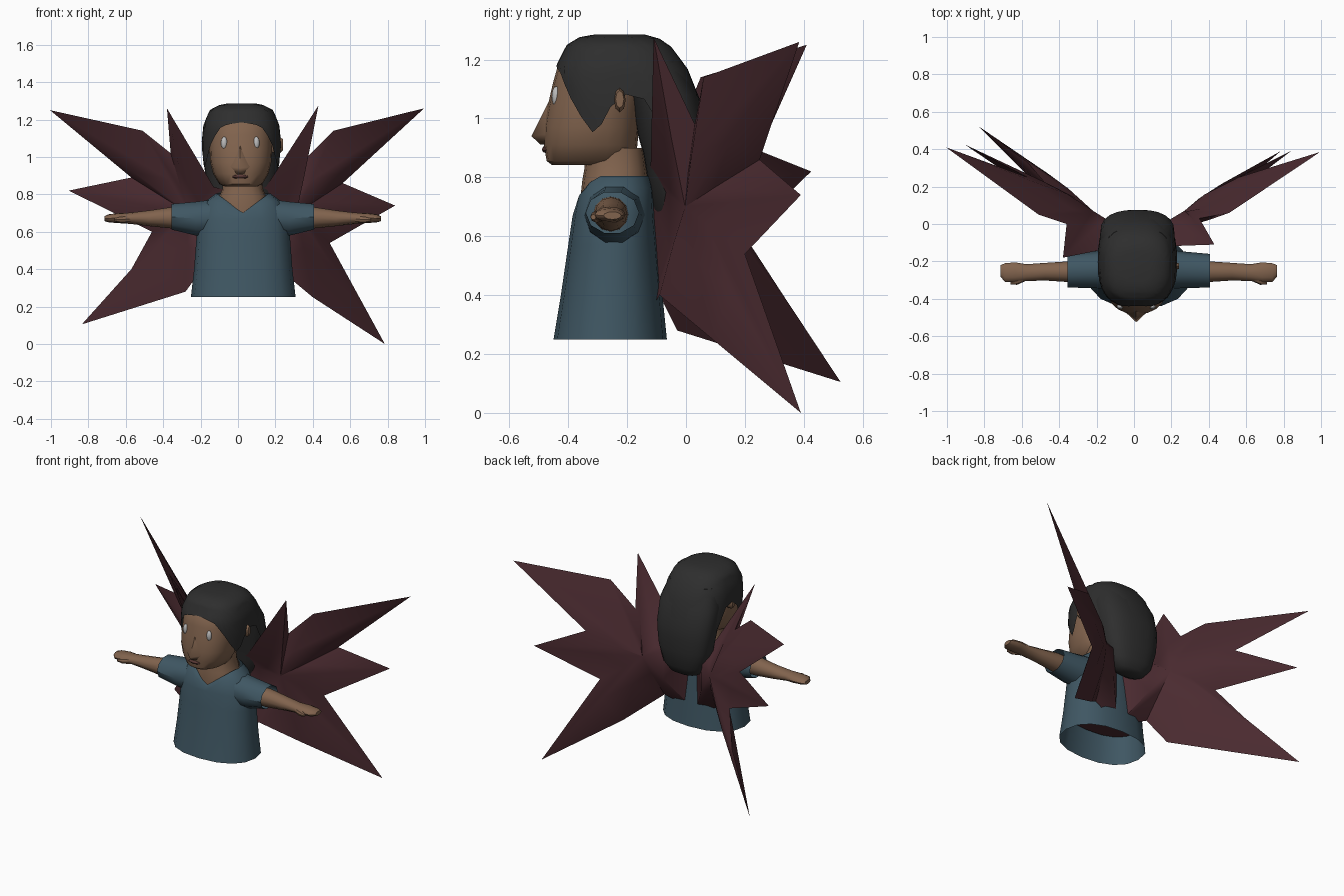
import bpy, bmesh
from math import sin, cos, pi, radians
from mathutils import Vector

if "Cube" in bpy.data.objects:
    bpy.data.objects.remove(bpy.data.objects["Cube"])

CX = 0.025  # body centre line


def material(name, col):
    m = bpy.data.materials.new(name)
    m.diffuse_color = (*col, 1)
    m.use_nodes = True
    m.node_tree.nodes["Principled BSDF"].inputs["Base Color"].default_value = m.diffuse_color
    return m


SKIN = material("skin", (0.22, 0.125, 0.075))
SHIRT = material("shirt", (0.05, 0.095, 0.125))
HAIR = material("hair", (0.027, 0.027, 0.027))
WING = material("wing", (0.07, 0.024, 0.03))
EYE = material("eye", (0.5, 0.5, 0.5))
LIP = material("lip", (0.11, 0.045, 0.04))


def finish(name, bm, mat, angle=40):
    bmesh.ops.recalc_face_normals(bm, faces=bm.faces)
    me = bpy.data.meshes.new(name)
    bm.to_mesh(me)
    bm.free()
    me.materials.append(mat)
    ob = bpy.data.objects.new(name, me)
    bpy.context.collection.objects.link(ob)
    bpy.ops.object.select_all(action='DESELECT')
    ob.select_set(True)
    bpy.context.view_layer.objects.active = ob
    bpy.ops.object.shade_smooth_by_angle(angle=radians(angle))
    return ob


def spow(v, p):
    return (abs(v) ** (2 / p)) * (1 if v >= 0 else -1)


def skin_rings(rings, caps, bm):
    vs = [[bm.verts.new(c) for c in r] for r in rings]
    n = len(vs[0])
    for a, b in zip(vs, vs[1:]):
        for i in range(n):
            bm.faces.new((a[i], a[(i + 1) % n], b[(i + 1) % n], b[i]))
    if caps[0]:
        bm.faces.new(vs[0])
    if caps[1]:
        bm.faces.new(vs[-1])


def z_ring(z, cx, hx, y0, y1, n, p):
    """Rounded ring at height z, starting at the front (-y)."""
    cy, hy = (y0 + y1) / 2, (y1 - y0) / 2
    return [Vector((cx + hx * spow(sin(2 * pi * i / n), p),
                    cy - hy * spow(cos(2 * pi * i / n), p), z)) for i in range(n)]


def z_loft(name, table, mat, n=16, p=2.4, caps=(1, 1), cx=CX):
    bm = bmesh.new()
    skin_rings([z_ring(z, cx, hx, y0, y1, n, p) for z, hx, y0, y1 in table], caps, bm)
    return finish(name, bm, mat)


def x_loft(name, table, mat, side, n=12, caps=(1, 1)):
    """Tube running outwards along x; rows are distance, y, z, half depth, half height."""
    bm = bmesh.new()
    skin_rings([[(CX + side * d, y + ry * cos(2 * pi * i / n), z + rz * sin(2 * pi * i / n))
                 for i in range(n)] for d, y, z, ry, rz in table], caps, bm)
    return finish(name, bm, mat)


# Shirt body, open at the hem, with a V neckline dipping at the front
rows = [(.25, .28, -.45, -.065, 0), (.4, .263, -.425, -.08, 0), (.57, .25, -.4, -.095, 0),
        (.67, .245, -.385, -.105, 0), (.765, .2, -.372, -.11, .075), (.805, .145, -.358, -.12, .105)]
rings = []
for z, hx, y0, y1, dip in rows:
    r = z_ring(z, CX + .003, hx, y0, y1, 16, 2.3)
    for v in r:
        if v.y < -.24:
            v.z -= dip * max(0, 1 - abs(v.x - CX) / .14)
    rings.append(r)
bm = bmesh.new()
skin_rings(rings, (0, 0), bm)
finish("shirt_body", bm, SHIRT)

# Dark lining seen from under the hem
z_loft("waist_lining", [(.42, .25, -.41, -.085), (.424, .25, -.41, -.085)], WING)

# Sleeves, arms, thumbs, ears and eyes on both sides
for side, tag in ((1, "right"), (-1, "left")):
    x_loft("sleeve_" + tag, [(.1, -.24, .675, .11, .11), (.25, -.245, .67, .097, .095),
                             (.38, -.25, .68, .09, .072)], SHIRT, side, 10, (1, 0))
    x_loft("arm_" + tag, [(.2, -.255, .675, .06, .06), (.38, -.255, .675, .055, .057),
                          (.5, -.255, .672, .047, .042), (.6, -.26, .672, .045, .03),
                          (.66, -.258, .673, .053, .027), (.715, -.26, .672, .05, .022),
                          (.74, -.25, .67, .03, .013)], SKIN, side)
    x_loft("thumb_" + tag, [(.6, -.285, .668, .018, .018), (.65, -.305, .666, .02, .02),
                            (.685, -.315, .665, .009, .009)], SKIN, side, 8)
    x_loft("ear_" + tag, [(.14, -.225, 1.06, .018, .035), (.2, -.225, 1.063, .02, .042),
                          (.216, -.225, 1.065, .014, .03)], SKIN, side, 8)
    bm = bmesh.new()
    bmesh.ops.create_uvsphere(bm, u_segments=12, v_segments=8, radius=1)
    for v in bm.verts:
        v.co = Vector((.012 + side * .086 + v.co.x * .017, -.441 + v.co.y * .015,
                       1.075 + v.co.z * .034))
    finish("eye_" + tag, bm, EYE)

# Neck and head
z_loft("neck", [(.6, .13, -.355, -.15), (.72, .14, -.36, -.14), (.79, .125, -.352, -.13),
                (.83, .108, -.345, -.135), (.9, .105, -.34, -.145)], SKIN)
z_loft("head", [(.842, .085, -.455, -.2), (.855, .115, -.473, -.175), (.91, .148, -.483, -.165),
                (.97, .163, -.482, -.16), (1.04, .167, -.47, -.15), (1.12, .167, -.452, -.14),
                (1.18, .155, -.435, -.14), (1.23, .11, -.38, -.18)], SKIN, 20, 2.3, cx=.015)

# Nose as a broad soft wedge
bm = bmesh.new()
pts = [(0, -.465, 1.06), (.075, -.455, .95), (.045, -.465, .912), (-.045, -.465, .912),
       (-.075, -.455, .95), (0, -.525, .94), (0, -.495, .912)]
v = [bm.verts.new((.012 + x, y, z)) for x, y, z in pts]
for f in ((0, 1, 5), (0, 5, 4), (1, 2, 6, 5), (4, 5, 6, 3), (2, 3, 6), (0, 4, 3, 2, 1)):
    bm.faces.new([v[i] for i in f])
finish("nose", bm, SKIN, 75)
z_loft("mouth", [(.884, .03, -.484, -.45), (.892, .045, -.489, -.45), (.9, .042, -.488, -.45),
                 (.905, .025, -.484, -.45)], LIP, 12, 2, cx=.012)

# Hair cap: hem height varies around the head, with a lock before each ear
outline = [(1.285, .08, -.31, -.14), (1.277, .12, -.36, -.1), (1.25, .17, -.405, -.055),
           (1.17, .203, -.446, .005), (1.07, .213, -.45, .045), (.94, .21, -.43, .075),
           (.8, .19, -.36, .075), (.6, .15, -.3, .04)]
hem = [(0, 1.185), (25, 1.165), (42, 1.09), (62, .95), (72, .98), (88, 1.085), (102, 1.06),
       (112, .9), (130, .84), (180, .82)]


def lerp_rows(table, k):
    for a, b in zip(table, table[1:]):
        if min(a[0], b[0]) <= k <= max(a[0], b[0]):
            t = (k - a[0]) / (b[0] - a[0])
            return [p + (q - p) * t for p, q in zip(a, b)]
    return list(table[-1])


N, ROWS = 40, 10
bm = bmesh.new()
rings = []
for j in range(ROWS + 1):
    ring = []
    for i in range(N):
        a = 360 * i / N
        low = lerp_rows(hem, min(a, 360 - a))[1]
        z = 1.285 - (1.285 - low) * (j / ROWS) ** 1.5
        _, hx, y0, y1 = lerp_rows(outline, z)
        ring.append(z_ring(z, .018, hx, y0, y1, N, 2.6)[i])
    rings.append(ring)
skin_rings(rings, (1, 0), bm)
finish("hair_cap", bm, HAIR)

# Long hair hanging down the back
z_loft("hair_back", [(.625, .05, -.05, .01), (.64, .1, -.08, .035), (.69, .145, -.11, .06),
                     (.8, .178, -.132, .076), (.88, .19, -.145, .076), (.95, .198, -.165, .075),
                     (1.08, .2, -.19, .04), (1.2, .17, -.25, -.02)], HAIR, 24, 2.5, cx=.018)

# Wings: jagged outline, nearly flat in front and swelling gently behind
wings = {
    "right": [(.02, -.13, .8), (.15, -.12, .84), (.43, -.11, 1.275), (.35, .03, .98),
              (.51, .06, 1.14), (.995, .385, 1.26), (.56, .25, .86), (.84, .39, .74),
              (.49, .2, .54), (.785, .39, .0), (.4, .09, .25), (.22, -.09, .4), (.02, -.13, .33)],
    "left": [(.02, -.13, .8), (-.13, -.13, .84), (-.38, -.18, 1.26), (-.36, .0, 1.02),
             (-.51, .05, 1.14), (-1.005, .41, 1.25), (-.57, .25, .89), (-.905, .425, .82),
             (-.46, .2, .6), (-.57, .33, .4), (-.835, .525, .105), (-.28, -.03, .28),
             (-.18, -.1, .42), (.02, -.13, .33)]}
for tag, rim in wings.items():
    s = 1 if tag == "right" else -1
    bm = bmesh.new()
    mid = Vector((CX + s * .28, .01, .7))
    normal = Vector((-s * .5, .87, 0))
    n = len(rim)
    edge = [bm.verts.new(c) for c in rim]
    for off in (-.015, .07):
        hub = bm.verts.new(mid + normal * off)
        ring = [bm.verts.new(mid + (Vector(c) - mid) * .4 + normal * off * .85) for c in rim]
        for i in range(n):
            k = (i + 1) % n
            bm.faces.new((hub, ring[i], ring[k]))
            bm.faces.new((ring[i], edge[i], edge[k], ring[k]))
    finish("wing_" + tag, bm, WING, 50)
